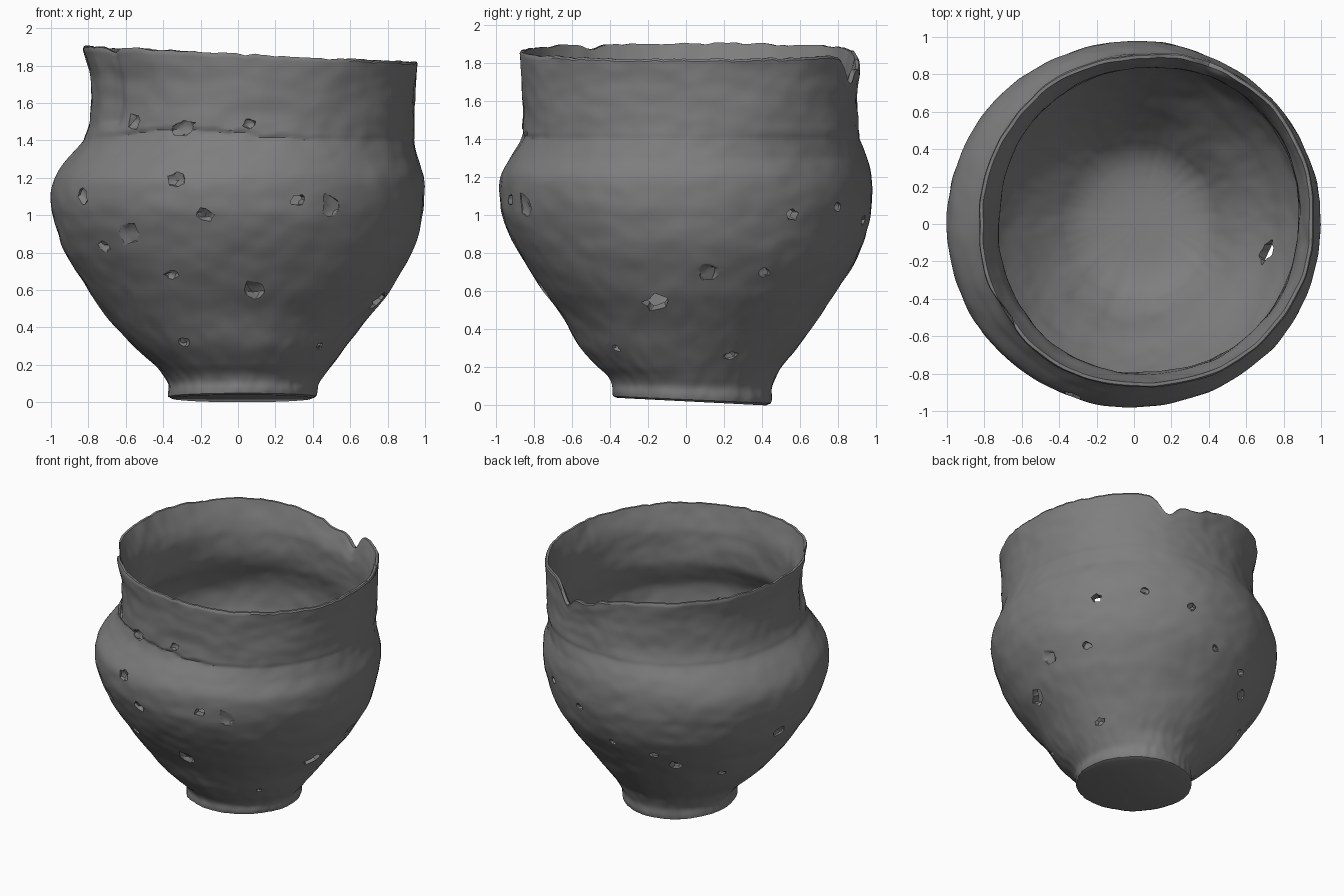
import bpy, bmesh, math, random
from mathutils import Vector, noise

if "Cube" in bpy.data.objects:
    bpy.data.objects.remove(bpy.data.objects["Cube"])

random.seed(4)
SEG = 200

# Hand-made outer profile: z, left x, right x, front y, back y
PROFILE = [
    (0.02, -.37, .415, -.38, .44), (0.05, -.37, .425, -.385, .45),
    (0.10, -.37, .43, -.385, .45), (0.15, -.40, .465, -.41, .47),
    (0.20, -.445, .505, -.46, .50), (0.30, -.56, .58, -.55, .585),
    (0.40, -.655, .655, -.61, .655), (0.50, -.73, .735, -.675, .72),
    (0.60, -.80, .815, -.75, .79), (0.80, -.925, .93, -.875, .91),
    (1.00, -.99, .985, -.965, .97), (1.10, -1.0, .998, -.98, .98),
    (1.20, -.98, .995, -.975, .975), (1.30, -.915, .965, -.925, .95),
    (1.40, -.83, .943, -.868, .915), (1.50, -.79, .94, -.855, .90),
    (1.70, -.785, .945, -.86, .90), (1.80, -.81, .955, -.868, .905),
    (1.86, -.83, .965, -.872, .91)]


def section(z):
    """Smooth (centre x, centre y, radius x, radius y) of the profile at z."""
    z = min(max(z, PROFILE[0][0]), PROFILE[-1][0])
    n = len(PROFILE)
    i = 0
    while i < n - 2 and z > PROFILE[i + 1][0]:
        i += 1
    a, b = PROFILE[i], PROFILE[i + 1]
    p, q = PROFILE[max(i - 1, 0)], PROFILE[min(i + 2, n - 1)]
    h = b[0] - a[0]
    t = (z - a[0]) / h
    v = []
    for k in range(1, 5):
        m0 = (b[k] - p[k]) / (b[0] - p[0]) * h
        m1 = (q[k] - a[k]) / (q[0] - a[0]) * h
        v.append((2*t**3 - 3*t*t + 1) * a[k] + (t**3 - 2*t*t + t) * m0
                 + (3*t*t - 2*t**3) * b[k] + (t**3 - t*t) * m1)
    return (v[0] + v[1]) / 2, (v[2] + v[3]) / 2, (v[1] - v[0]) / 2, (v[3] - v[2]) / 2


def bump(x, centre, width):
    return math.exp(-((x - centre) / width) ** 2)


def clamp(x):
    return min(max(x, 0), 1)


def point(deg, z, wall=0.0, relief=True):
    """Surface point at an angle and height, set inwards by the wall."""
    cx, cy, rx, ry = section(z)
    a = math.radians(deg)
    c, s = math.cos(a), math.sin(a)
    d = noise.noise(Vector((c * 3, s * 3, z * 5))) * .009
    d += noise.noise(Vector((c * 9, s * 9, z * 12 + 7))) * .005
    # neck is slightly squared along the diagonals
    q = math.sin(2 * a)
    d += clamp((z - 1.3) / .15) * (.028 * max(q, 0) + .007 * max(-q, 0))
    if relief:
        # collar edge: faint all round, ragged and deeper along the front
        front = clamp((deg - 218) / 8) * clamp((310 - deg) / 35)
        ragged = front * noise.noise(Vector((deg * .14, 3, 0)))
        ledge = 1.42 + .055 * bump(deg, 245, 28) + .02 * ragged
        if z < ledge:
            d -= (.006 + .016 * front) * math.exp(-(ledge - z) / .04) * clamp((ledge - z) / .018)
        # worn patch left of the front
        d -= .022 * clamp((deg - 203) / 8) * clamp((219 - deg) / 2.5) * clamp((z - 1.46) / .04)
    # uneven, tilted rim with a broken notch at the back right
    rim = -.042 * c + .010 * noise.noise(Vector((c * 5, s * 5, 2)))
    rim += .010 * noise.noise(Vector((c * 16, s * 16, 5)))
    rim -= .14 * bump(deg, 68, 5) + .09 * bump(deg, 80, 8) + .03 * bump(deg, 94, 7)
    rim -= .025 * bump(deg, 215, 3)
    k = clamp((z - 1.4) / .46)
    tilt = -.022 * s * max(0, 1 - z / .2)
    return Vector((cx + (rx - wall + d) * c, cy + (ry - wall + d) * s,
                   max(0, z + rim * k * k + tilt)))


# Pot body: outer wall, rim and inner wall in one closed shell
bm = bmesh.new()
rings = []


def add_ring(z, wall, relief=True):
    rings.append([bm.verts.new(point(360 * i / SEG, z, wall, relief)) for i in range(SEG)])


add_ring(.02, .02)
for i in range(141):
    add_ring(.03 + 1.83 * i / 140, 0 if i < 140 else .008)
for i in range(70):
    z = 1.86 - 1.66 * i / 69
    wall = .025 + .037 * clamp((1.86 - z) / .2) + .03 * clamp(1 - z / .5)
    add_ring(z, wall, False)
for z, wall in ((.165, .11), (.14, .16), (.13, .24), (.125, .33)):
    add_ring(z, wall, False)
for a, b in zip(rings, rings[1:]):
    for i in range(SEG):
        j = (i + 1) % SEG
        bm.faces.new((a[i], a[j], b[j], b[i]))
bm.faces.new(rings[0][::-1])
bm.faces.new(rings[-1])
bmesh.ops.recalc_face_normals(bm, faces=bm.faces)
mesh = bpy.data.meshes.new("pot_body")
bm.to_mesh(mesh)
bm.free()
pot = bpy.data.objects.new("pot_body", mesh)
bpy.context.collection.objects.link(pot)

# Dark clay
clay = bpy.data.materials.new("dark_clay")
clay.diffuse_color = (.21, .21, .21, 1)
clay.use_nodes = True
clay.node_tree.nodes["Principled BSDF"].inputs["Base Color"].default_value = clay.diffuse_color
mesh.materials.append(clay)

# Chipped pits (deep ones pierce the wall): angle, height, size, depth
PITS = [
    (214, 1.10, .06, .04), (250, 1.19, .07, .035), (260, 1.0, .06, .04),
    (289, 1.08, .045, .2), (300, 1.05, .085, .02), (233, .90, .085, .025),
    (220, .83, .045, .03), (245, .68, .04, .03), (276, .60, .08, .035),
    (240, .32, .04, .03), (318, .30, .03, .03),
    (35, 1.0, .045, .2), (55, 1.04, .04, .035), (28, .70, .045, .035),
    (7, .70, .08, .02), (346, .54, .08, .2), (24, .26, .045, .04),
    (120, .60, .055, .04), (170, .80, .06, .035), (90, .75, .035, .03),
    (145, .50, .035, .025), (75, .97, .04, .035), (110, .70, .04, .035),
    (225, 1.50, .06, .035), (246, 1.465, .07, .03), (269, 1.49, .04, .03)]
bm = bmesh.new()
for deg, z, size, depth in PITS:
    p = point(deg, z)
    up = (point(deg, z + .03) - point(deg, z - .03)).normalized()
    side = (point(deg + 2, z) - point(deg - 2, z)).normalized()
    out = side.cross(up)
    wide = random.uniform(.8, 1.15)
    skew = random.uniform(-.3, .3)
    for v in bmesh.ops.create_icosphere(bm, subdivisions=2, radius=1)["verts"]:
        c = v.co * random.uniform(.6, 1.05)
        v.co = p + side * c.x * size * wide + up * (c.y * .8 + c.x * skew) * size + out * c.z * depth
cut_mesh = bpy.data.meshes.new("pit_cutter")
bm.to_mesh(cut_mesh)
bm.free()
cut_mesh.materials.append(clay)
cutter = bpy.data.objects.new("pit_cutter", cut_mesh)
bpy.context.collection.objects.link(cutter)
cutter.hide_render = True

# Cut the pits and finish the shading
mod = pot.modifiers.new("pits", 'BOOLEAN')
mod.operation = 'DIFFERENCE'
mod.object = cutter
mod.solver = 'EXACT'
bpy.context.view_layer.objects.active = pot
pot.select_set(True)
bpy.ops.object.modifier_apply(modifier="pits")
bpy.data.objects.remove(cutter)
bpy.ops.object.shade_smooth_by_angle(angle=math.radians(35))
